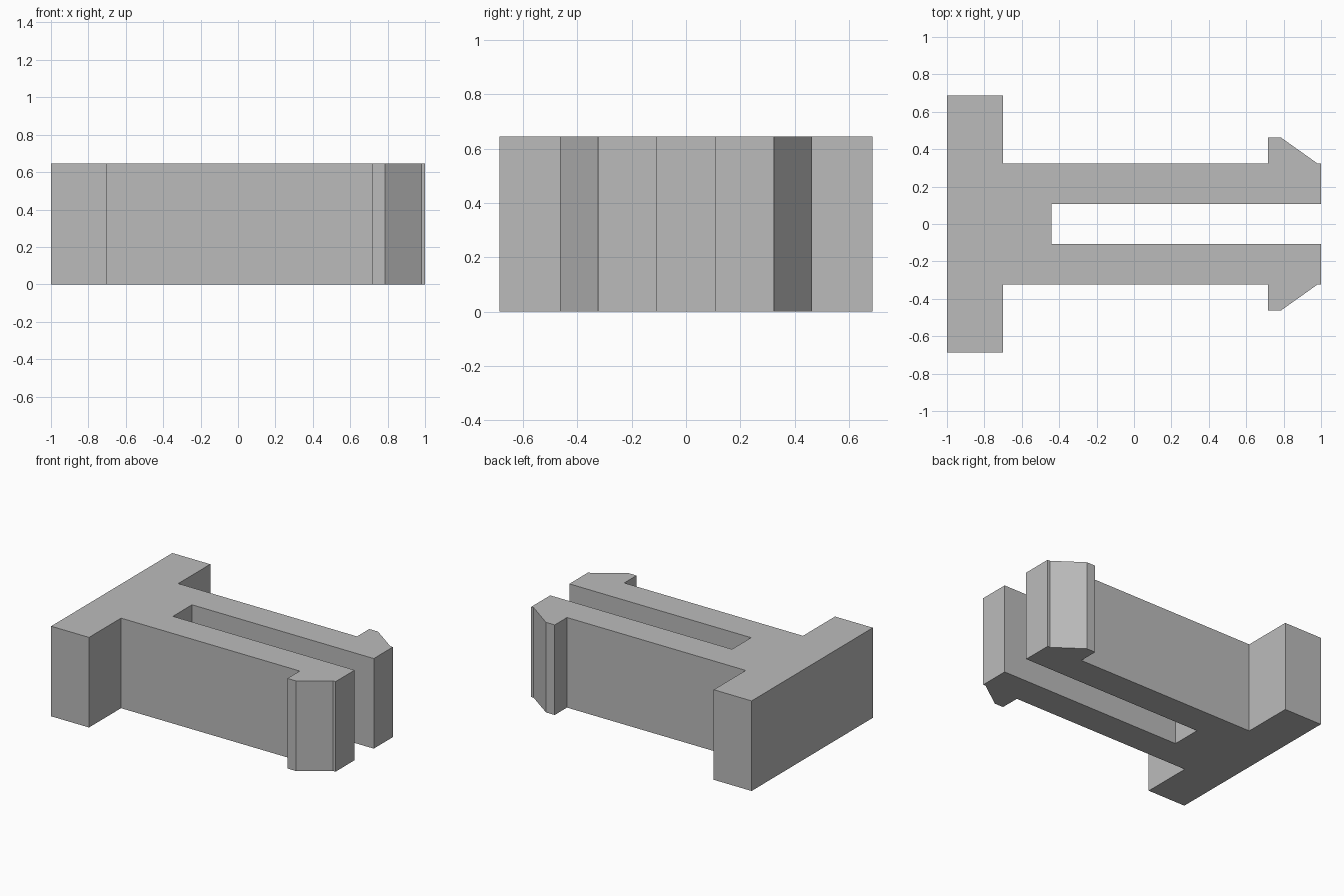
import bpy
import bmesh

cube = bpy.data.objects.get("Cube")
if cube:
    bpy.data.objects.remove(cube, do_unlink=True)

HEIGHT = 0.645

# Single plain grey plastic
grey = bpy.data.materials.new("plain_grey")
grey.use_nodes = True
colour = (0.5, 0.5, 0.5, 1)
grey.diffuse_color = colour
grey.node_tree.nodes["Principled BSDF"].inputs["Base Color"].default_value = colour

# Half outline: slot floor, prong with barbed tip, then the base flange
half = [(-0.44, 0.108), (1, 0.108), (1, 0.324), (0.98, 0.324),
        (0.785, 0.463), (0.716, 0.463), (0.716, 0.324),
        (-0.7, 0.324), (-0.7, 0.686), (-1, 0.686)]
outline = half + [(x, -y) for x, y in reversed(half)]

# Extrude the mirrored outline into one solid clip
bm = bmesh.new()
base = bm.faces.new([bm.verts.new((x, y, 0)) for x, y in outline])
top = bmesh.ops.extrude_face_region(bm, geom=[base], use_keep_orig=True)["geom"]
bmesh.ops.translate(bm, vec=(0, 0, HEIGHT),
                    verts=[v for v in top if isinstance(v, bmesh.types.BMVert)])
bmesh.ops.recalc_face_normals(bm, faces=bm.faces)

mesh = bpy.data.meshes.new("snap_fit_clip")
bm.to_mesh(mesh)
bm.free()
mesh.materials.append(grey)
clip = bpy.data.objects.new("snap_fit_clip", mesh)
bpy.context.collection.objects.link(clip)
